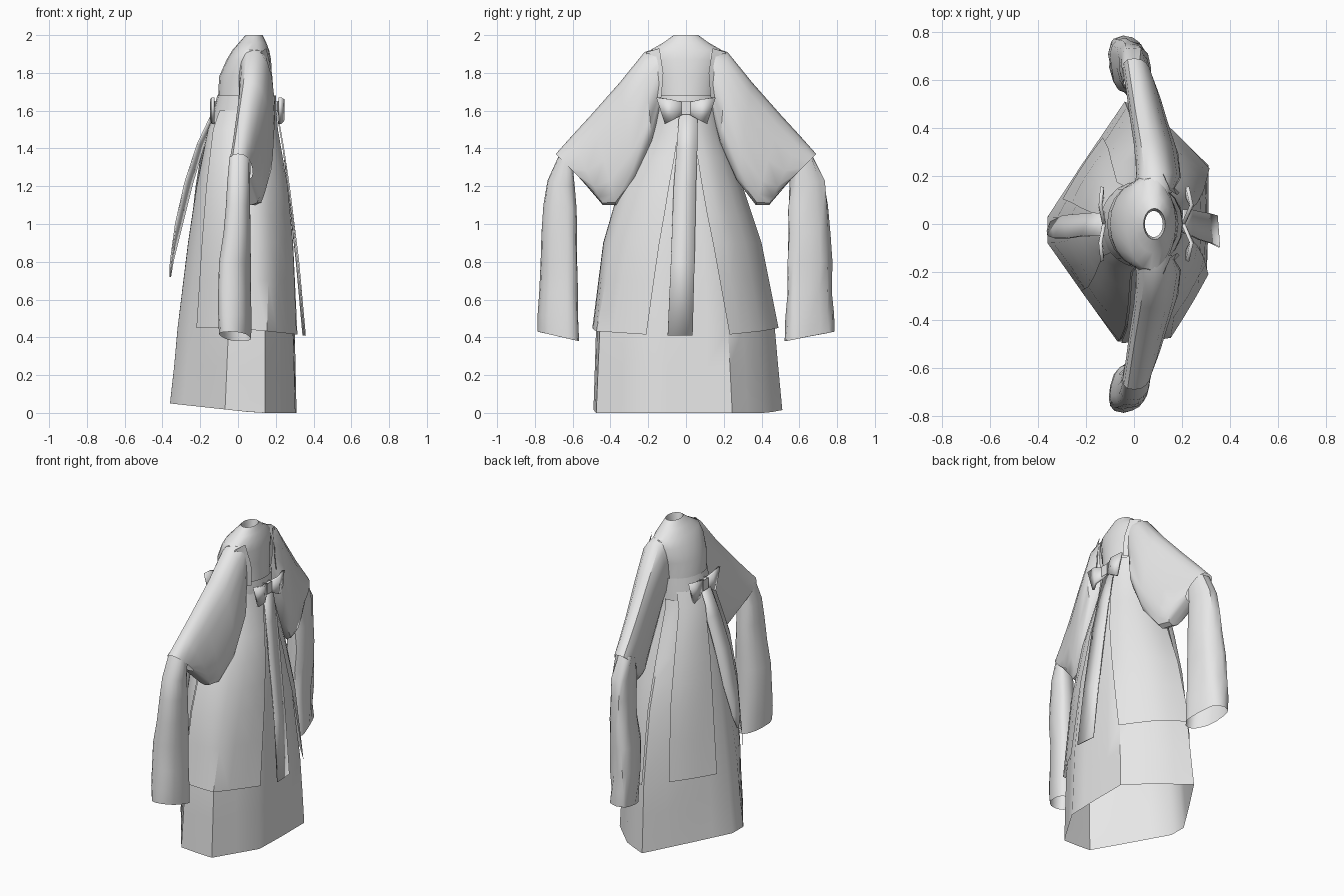
import bpy, bmesh, math, random
from mathutils import Vector

random.seed(4)
cube = bpy.data.objects.get("Cube")
if cube:
    bpy.data.objects.remove(cube, do_unlink=True)

cloth = bpy.data.materials.new("light_grey_cloth")
cloth.use_nodes = True
grey = (0.8, 0.8, 0.8, 1)
cloth.diffuse_color = grey
cloth.node_tree.nodes["Principled BSDF"].inputs["Base Color"].default_value = grey
parts = []


def sheet(name, rows, closed=False, thick=0.0):
    """Skin rows of points into one cloth surface."""
    bm = bmesh.new()
    grid = [[bm.verts.new(p) for p in row] for row in rows]
    n = len(rows[0])
    for a, b in zip(grid, grid[1:]):
        for i in range(n if closed else n - 1):
            j = (i + 1) % n
            bm.faces.new((a[i], a[j], b[j], b[i]))
    bmesh.ops.recalc_face_normals(bm, faces=bm.faces)
    mesh = bpy.data.meshes.new(name)
    bm.to_mesh(mesh)
    bm.free()
    mesh.materials.append(cloth)
    ob = bpy.data.objects.new(name, mesh)
    bpy.context.collection.objects.link(ob)
    if thick:
        mod = ob.modifiers.new("thickness", "SOLIDIFY")
        mod.thickness = thick
        mod.offset = 0
    parts.append(ob)


def lerp(a, b, t):
    return a + (b - a) * t


def sample(keys, z):
    """Interpolate a table whose first column is height."""
    for a, b in zip(keys, keys[1:]):
        if z <= b[0]:
            t = max(0, (z - a[0]) / (b[0] - a[0]))
            return [lerp(p, q, t) for p, q in zip(a[1:], b[1:])]
    return keys[-1][1:]


# Skirt: hem outline of each half, and bounds (z, back, front, left half, right half)
HEM = {1: [(1, 0), (1, .48), (.5, .8), (-.04, 1), (-.58, .48), (-1, .06)],
       -1: [(1, 0), (.98, .42), (.5, .95), (-.13, .98), (-.57, .57), (-1, .16)]}
SKIRT = [(0, -.36, .31, .51, .5), (.45, -.32, .30, .47, .485), (.9, -.265, .28, .38, .425),
         (1.2, -.22, .25, .28, .335), (1.5, -.16, .195, .175, .185), (1.6, -.12, .185, .16, .16)]


def skirt_point(u, z, side, out=0.0):
    hem = HEM[side]
    i = min(int(u), len(hem) - 2)
    p = Vector(hem[i]).lerp(Vector(hem[i + 1]), u - i)
    p = p.lerp(p.normalized(), min(1, (z / 1.5) ** 1.5))
    back, front, left, right = sample(SKIRT, z)
    half = left if side > 0 else right
    x = (back + front) / 2 + p.x * ((front - back) / 2 + out)
    return Vector((x, side * p.y * (half + out), z))


heights = [0, .25, .45, .7, .9, 1.05, 1.2, 1.35, 1.5, 1.6]
ring = [(k / 2, 1) for k in range(11)] + [(k / 2, -1) for k in range(10, 0, -1)]
rows = [[skirt_point(u, z, s) for u, s in ring] for z in heights]
for p in rows[0]:
    p.z = max(0, .05 * (.1 - p.x) / .46)
sheet("skirt", rows, closed=True)

# Overskirt: four panels split at the centres and the sides
for tag, side, back_span in (("left", 1, (3.57, 4.65)), ("right", -1, (3.05, 4.1))):
    for where, u0, u1 in (("front", 1.0, 3.0), ("back", *back_span)):
        rows = []
        for z in heights[2:]:
            start = lerp(1.0, .4, (z - .45) / 1.15) if where == "front" else u0
            us = [lerp(start, u1, k / 6) for k in range(7)]
            rows.append([skirt_point(u, z, side, .02) for u in us])
        if where == "front":
            for k, p in enumerate(rows[0]):
                p.z -= .035 * (1 - k / 6)
        sheet(f"{tag}_{where}_overskirt_panel", rows)


# Bodice and chest band
def oval(z, x0, x1, half, n=20):
    xc, r = (x0 + x1) / 2, (x1 - x0) / 2
    return [(xc + r * math.cos(a), half * math.sin(a), z)
            for a in (k * math.tau / n for k in range(n))]


BODICE = [(1.5, -.14, .19, .17), (1.68, -.105, .185, .17), (1.78, -.1, .18, .185),
          (1.87, -.06, .175, .2), (1.92, -.03, .165, .19), (1.96, .005, .15, .12),
          (2.0, .04, .13, .065)]
sheet("bodice", [oval(*b) for b in BODICE], closed=True)
sheet("collar_lining", [oval(2.0, .04, .13, .065), oval(1.95, .045, .12, .055)], closed=True)
sheet("chest_band", [oval(1.54, -.14, .2, .18), oval(1.62, -.125, .205, .18),
                     oval(1.68, -.11, .2, .18)], closed=True)


# Limb tubes: each station is (top y, top z, top x, bottom y, bottom z, bottom x, half depth)
def tube(name, stations, side, fold=0.0, inward=0.0, n=16):
    rows = []
    for ty, tz, tx, by, bz, bx, r in stations:
        row = []
        for k in range(n):
            a = k * math.tau / n
            c, s = (math.copysign(abs(f) ** .8, f) for f in (math.cos(a), math.sin(a)))
            t = (1 - c) / 2
            jitter = random.uniform(-fold, fold)
            row.append((lerp(tx, bx, t) + r * s + jitter,
                        side * (lerp(ty, by - inward, t) + jitter), lerp(tz, bz, t)))
        rows.append(row)
    sheet(name, rows, closed=True)


WIDE = [(.13, 1.94, .085, .13, 1.62, .07, .08), (.22, 1.91, .085, .18, 1.43, .12, .09),
        (.35, 1.75, .065, .27, 1.23, .12, .085), (.5, 1.58, .035, .37, 1.1, .09, .075),
        (.61, 1.46, .015, .44, 1.1, .07, .068), (.69, 1.37, 0, .55, 1.23, .03, .06)]
FOREARM = [(.67, 1.37, 0, .6, 1.32, .02, .055), (.735, 1.23, -.005, .59, 1.2, .01, .06),
           (.755, 1.1, -.01, .58, 1.08, .01, .065), (.765, .95, -.02, .578, .95, .01, .07),
           (.77, .8, -.04, .575, .8, .005, .078), (.775, .64, -.045, .573, .63, .005, .08),
           (.785, .52, -.045, .57, .5, .01, .08), (.785, .43, -.045, .567, .38, .015, .075)]
for side, tag in ((1, "left"), (-1, "right")):
    tube(f"{tag}_wide_sleeve", WIDE, side)
    if side > 0:
        tube("left_lower_sleeve", FOREARM, side, fold=.006, inward=.04)
    else:
        tube("right_lower_sleeve", FOREARM, side, fold=.002)
    # Folded lapel running from shoulder to band
    sheet(f"{tag}_lapel", [[(.15, side * .14, 1.93), (.12, side * .21, 1.91)],
                           [(.18, side * .12, 1.8), (.14, side * .2, 1.8)],
                           [(.19, side * .13, 1.67), (.14, side * .18, 1.66)]])


# Bows: two flared lobes and a knot, front and back
def bow(tag, x, flare):
    for side, hand in ((1, "left"), (-1, "right")):
        sheet(f"{tag}_bow_{hand}_lobe",
              [[(x, 0, 1.64), (x, 0, 1.59)],
               [(x + flare, side * .08, 1.66), (x + flare, side * .07, 1.55)],
               [(x + flare / 2, side * .155, 1.67), (x + flare / 2, side * .11, 1.53)]],
              thick=.015)
    sheet(f"{tag}_bow_knot", [[(x + d, y, z) for d, y in
                               ((-.02, -.025), (.025, -.025), (.025, .025), (-.02, .025))]
                              for z in (1.58, 1.61, 1.65)], closed=True)


bow("front", .205, .035)
bow("back", -.125, -.015)

# Hanging ribbons: (z, right x, right y, left x, left y)
RIBBONS = {
    "front_ribbon": [(1.6, .205, -.035, .205, .06), (1.4, .24, -.05, .24, .06),
                     (1.2, .27, -.065, .265, .053), (.8, .32, -.08, .31, .045),
                     (.41, .355, -.097, .345, .035)],
    "back_ribbon": [(1.6, -.13, -.05, -.12, .05), (1.42, -.215, -.05, -.18, .045),
                    (1.22, -.28, -.06, -.24, .04), (1.0, -.33, -.06, -.295, .035),
                    (.8, -.357, -.05, -.345, .01), (.72, -.36, -.03, -.358, -.02)],
}
for name, path in RIBBONS.items():
    sheet(name, [[(x0, y0, z), (x1, y1, z)] for z, x0, y0, x1, y1 in path], thick=.008)

# Soft shading that keeps the creases
for ob in bpy.context.selected_objects:
    ob.select_set(False)
for ob in parts:
    ob.select_set(True)
bpy.context.view_layer.objects.active = parts[0]
bpy.ops.object.shade_smooth_by_angle(angle=math.radians(40))
